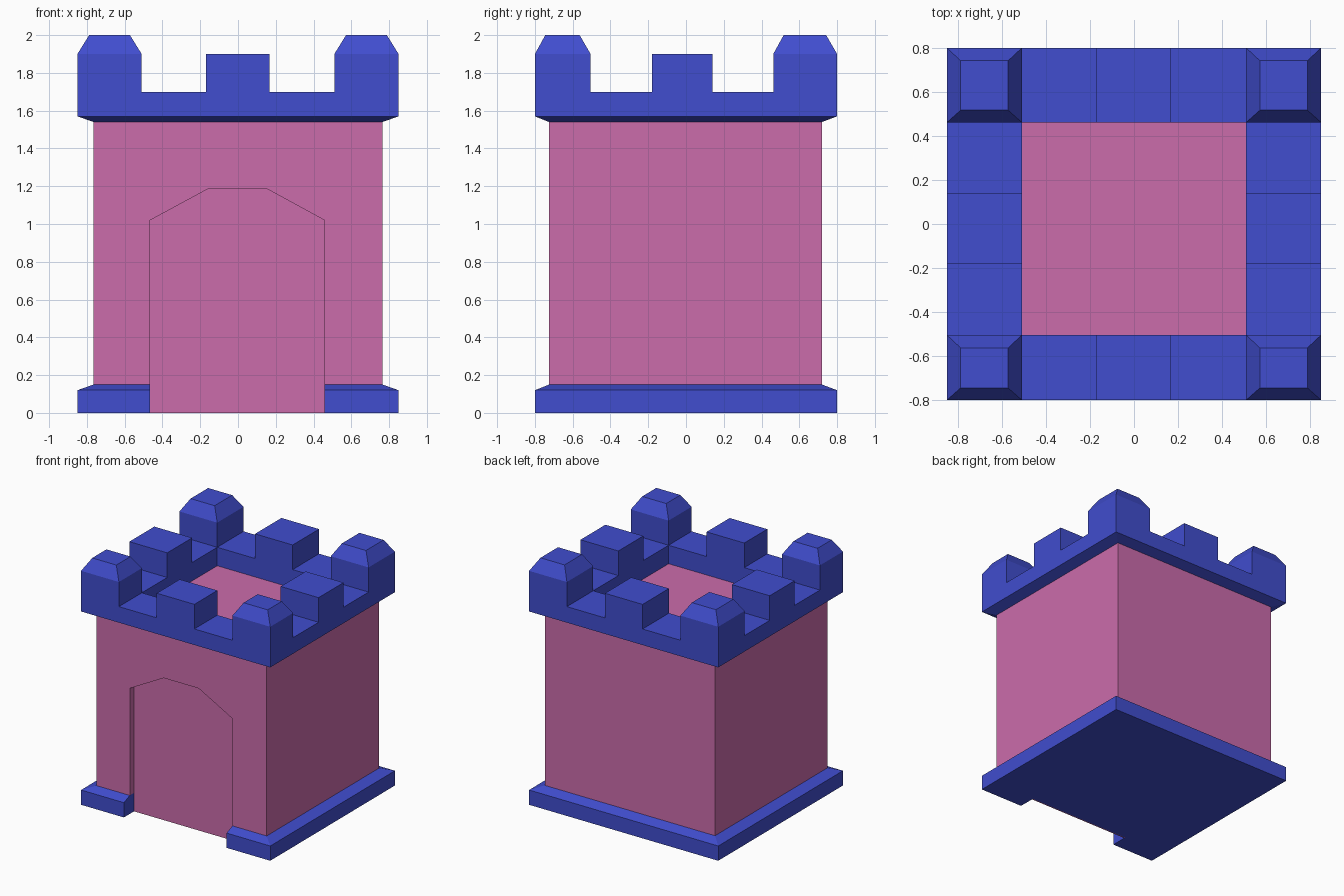
import bpy, bmesh

if "Cube" in bpy.data.objects:
    bpy.data.objects.remove(bpy.data.objects["Cube"])


def material(name, rgb):
    m = bpy.data.materials.new(name)
    m.diffuse_color = (*rgb, 1.0)
    m.use_nodes = True
    m.node_tree.nodes["Principled BSDF"].inputs["Base Color"].default_value = m.diffuse_color
    return m


BLUE = material("blue", (0.052, 0.075, 0.62))
PINK = material("pink", (0.60, 0.15, 0.41))


def finish(name, bm, mat):
    bmesh.ops.recalc_face_normals(bm, faces=bm.faces[:])
    mesh = bpy.data.meshes.new(name)
    bm.to_mesh(mesh)
    bm.free()
    obj = bpy.data.objects.new(name, mesh)
    bpy.context.collection.objects.link(obj)
    mesh.materials.append(mat)
    return obj


def loft(name, rings, mat, closed=False):
    """Skin a stack of rectangles (x0, x1, y0, y1, z); closed joins last to first."""
    bm = bmesh.new()
    loops = [[bm.verts.new(p) for p in ((x0, y0, z), (x1, y0, z), (x1, y1, z), (x0, y1, z))]
             for x0, x1, y0, y1, z in rings]
    pairs = list(zip(loops, loops[1:]))
    if closed:
        pairs.append((loops[-1], loops[0]))
    else:
        bm.faces.new(loops[0])
        bm.faces.new(loops[-1])
    for a, b in pairs:
        for i in range(4):
            j = (i + 1) % 4
            bm.faces.new((a[i], a[j], b[j], b[i]))
    return finish(name, bm, mat)


def prism(name, outline, y0, y1, mat):
    """Extrude an x-z outline along y."""
    bm = bmesh.new()
    face = bm.faces.new([bm.verts.new((x, y0, z)) for x, z in outline])
    ext = bmesh.ops.extrude_face_region(bm, geom=[face])["geom"]
    verts = [v for v in ext if isinstance(v, bmesh.types.BMVert)]
    bmesh.ops.translate(bm, verts=verts, vec=(0, y1 - y0, 0))
    return finish(name, bm, mat)


FULL = (-0.85, 0.85, -0.80, 0.80)
WALL = (-0.765, 0.765, -0.725, 0.72)
INNER = (-0.51, 0.51, -0.505, 0.462)
DOOR_Y = -0.67

# Bevelled plinth and main walls
plinth = loft("plinth", [(*FULL, 0), (*FULL, 0.12), (*WALL, 0.15)], BLUE)
walls = loft("walls", [(*WALL, 0.15), (*WALL, 1.55)], PINK)

# Arched doorway recess cut through walls and plinth
arch = [(1.02, 0.458), (1.185, 0.155)]
top = [(0.458, 1.02), (0.155, 1.185), (-0.16, 1.185), (-0.465, 1.02)]
cutter = prism("door_cutter", [(-0.465, -0.1), (0.458, -0.1)] + top, -1.0, DOOR_Y + 0.01, PINK)
cutter.hide_render = True
for obj in (plinth, walls):
    mod = obj.modifiers.new("doorway", "BOOLEAN")
    mod.operation = "DIFFERENCE"
    mod.solver = "EXACT"
    mod.object = cutter
    bpy.context.view_layer.objects.active = obj
    bpy.ops.object.modifier_apply(modifier=mod.name)
bpy.data.objects.remove(cutter)

# Door panel
prism("door", [(-0.465, 0), (0.458, 0)] + top, DOOR_Y, DOOR_Y + 0.01, PINK)

# Parapet ring with sloped underside
loft("parapet", [(*WALL, 1.54), (*FULL, 1.57), (*FULL, 1.70), (*INNER, 1.70), (*INNER, 1.54)],
     BLUE, closed=True)

# Battlements: tall chamfered blocks on corners, plain blocks between
xs = [(-0.85, -0.51), (-0.17, 0.168), (0.51, 0.85)]
ys = [(-0.80, -0.505), (-0.18, 0.14), (0.462, 0.80)]
for i, (x0, x1) in enumerate(xs):
    for j, (y0, y1) in enumerate(ys):
        if i == 1 and j == 1:
            continue
        rings = [(x0, x1, y0, y1, 1.70), (x0, x1, y0, y1, 1.90)]
        if i != 1 and j != 1:
            rings.append((x0 + 0.062, x1 - 0.062, y0 + 0.055, y1 - 0.058, 2.0))
            loft(f"corner_battlement_{i}{j}", rings, BLUE)
        else:
            loft(f"middle_battlement_{i}{j}", rings, BLUE)
